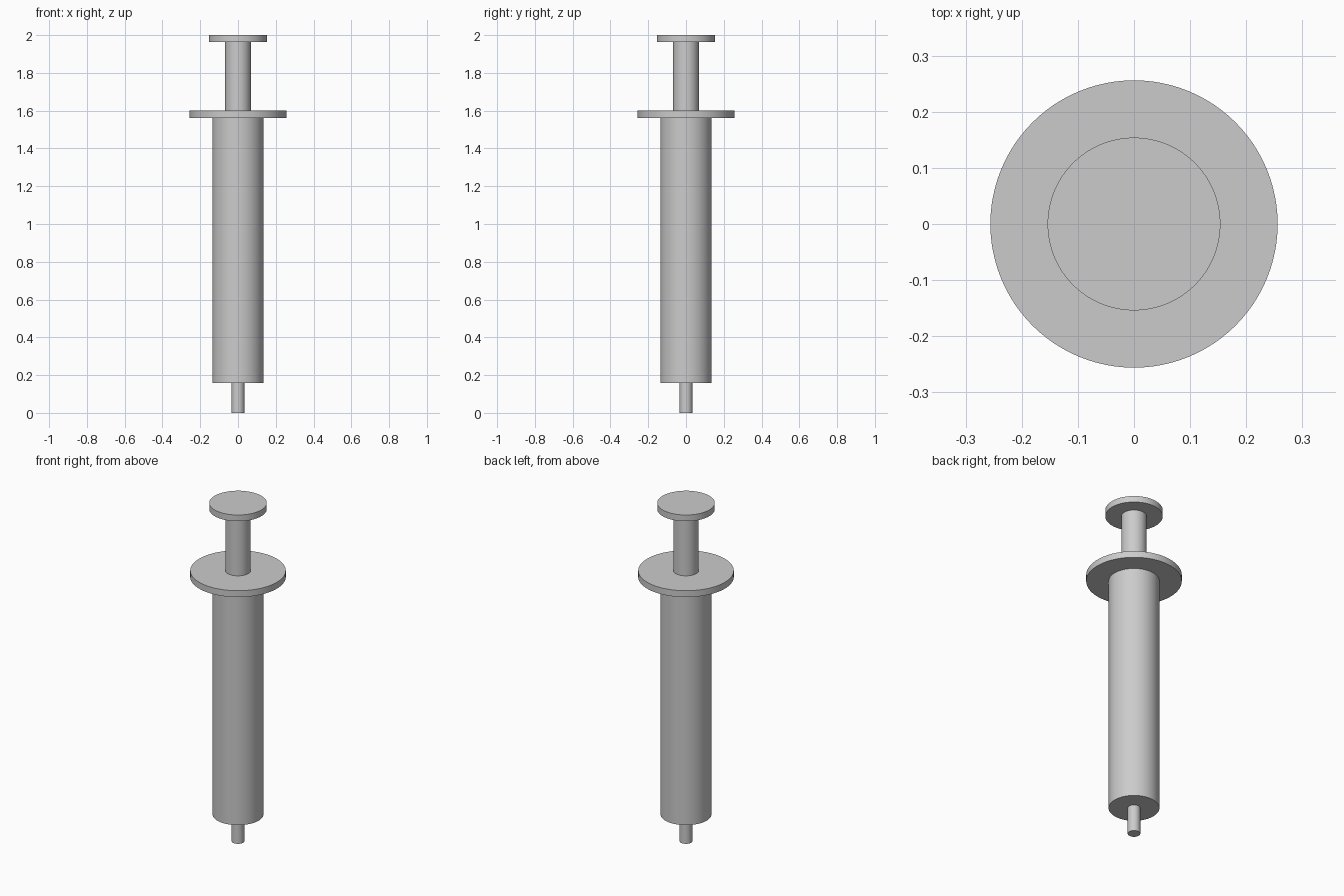
import bpy
import math

cube = bpy.data.objects.get("Cube")
if cube:
    bpy.data.objects.remove(cube, do_unlink=True)

# Single plain grey
GREY = (0.6, 0.6, 0.6, 1.0)
grey = bpy.data.materials.new("plain_grey")
grey.use_nodes = True
grey.diffuse_color = GREY
grey.node_tree.nodes["Principled BSDF"].inputs["Base Color"].default_value = GREY


def add_disc(name, radius, bottom, top):
    """Upright capped cylinder between two heights."""
    bpy.ops.mesh.primitive_cylinder_add(
        vertices=96, radius=radius, depth=top - bottom,
        location=(0, 0, (top + bottom) / 2))
    part = bpy.context.object
    part.name = name
    part.data.name = name
    part.data.materials.append(grey)
    bpy.ops.object.shade_smooth_by_angle(angle=math.radians(30))
    return part


# Parts stacked from the nozzle up to the thumb rest
add_disc("nozzle_tip", 0.034, 0.0, 0.158)
add_disc("barrel", 0.136, 0.158, 1.562)
add_disc("finger_flange", 0.256, 1.562, 1.6)
add_disc("plunger_rod", 0.068, 1.6, 1.963)
add_disc("thumb_rest", 0.154, 1.963, 2.0)
